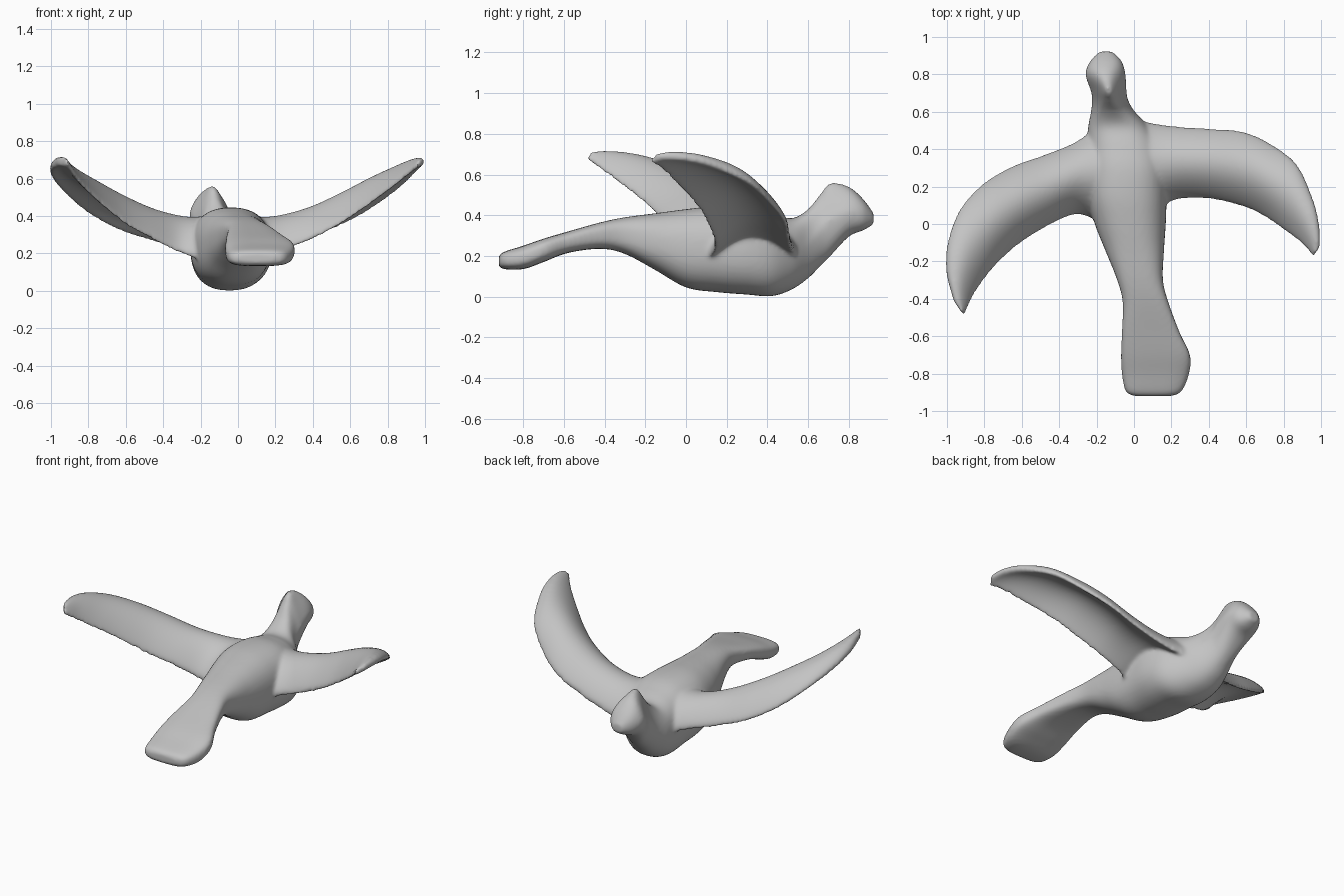
import bpy, bmesh, math
from mathutils import Vector


def smooth_stations(rows, steps=5):
    """Catmull-Rom interpolation through rows of numbers."""
    out = []
    for i in range(len(rows) - 1):
        p0, p1 = rows[max(i - 1, 0)], rows[i]
        p2, p3 = rows[i + 1], rows[min(i + 2, len(rows) - 1)]
        for s in range(steps):
            t = s / steps
            out.append([0.5 * (2 * b + (c - a) * t + (2 * a - 5 * b + 4 * c - d) * t * t
                               + (3 * b - a - 3 * c + d) * t ** 3)
                        for a, b, c, d in zip(p0, p1, p2, p3)])
    return out + [list(rows[-1])]


def loft(bm, rings):
    """Closed skin through a list of equal rings."""
    rings = [[bm.verts.new(p) for p in r] for r in rings]
    n = len(rings[0])
    for a, b in zip(rings, rings[1:]):
        for i in range(n):
            j = (i + 1) % n
            bm.faces.new((a[i], a[j], b[j], b[i]))
    bm.faces.new(rings[0][::-1])
    bm.faces.new(rings[-1])


def body_ring(row, n=40):
    y, x0, x1, z0, z1, peak = row
    box = 0.6 if y < -0.5 else 0.6 + 0.25 * min((y + 0.5) / 0.4, 1)
    ring = []
    for i in range(n):
        a = 2 * math.pi * i / n
        c, s = math.cos(a), math.sin(a)
        # boxy ellipse (flatter at the tail), pinched at the top by "peak"
        c = math.copysign(abs(c) ** box, c)
        s = math.copysign(abs(s) ** box, s)
        w = (x1 - x0) / 2 * c * (1 - peak * max(s, 0))
        ring.append(Vector(((x0 + x1) / 2 + w, y, (z0 + z1) / 2 + (z1 - z0) / 2 * s)))
    return ring


def wing_ring(row, n=40):
    lx, ly, lz, tx, ty, tz, top, half = row
    arch = max(top - half - (lz + tz) / 2, 0)
    ring = []
    for i in range(n):
        a = 2 * math.pi * i / n
        t = (1 - math.cos(a)) / 2
        z = lz + (tz - lz) * t + arch * 4 * t * (1 - t)
        s = math.sin(a)
        z += half * math.copysign(abs(s) ** 0.6, s)
        ring.append(Vector((lx + (tx - lx) * t, ly + (ty - ly) * t, z)))
    return ring


# body from tail to head: y, x min, x max, z min, z max, crest pinch
BODY = [
    (-0.92, 0.00, 0.20, 0.15, 0.20, 0), (-0.895, -0.045, 0.255, 0.135, 0.22, 0),
    (-0.80, -0.065, 0.295, 0.135, 0.25, 0), (-0.70, -0.07, 0.30, 0.17, 0.285, 0),
    (-0.58, -0.065, 0.245, 0.215, 0.32, 0), (-0.42, -0.06, 0.185, 0.235, 0.365, 0),
    (-0.30, -0.09, 0.155, 0.21, 0.39, 0), (-0.15, -0.15, 0.16, 0.13, 0.41, 0),
    (0.0, -0.21, 0.17, 0.045, 0.43, 0), (0.15, -0.25, 0.175, 0.022, 0.445, 0),
    (0.30, -0.255, 0.18, 0.01, 0.44, 0), (0.42, -0.25, 0.15, 0.002, 0.41, 0),
    (0.52, -0.245, 0.08, 0.035, 0.385, 0), (0.60, -0.23, 0.005, 0.09, 0.43, 0.2),
    (0.66, -0.225, -0.03, 0.15, 0.505, 0.5), (0.71, -0.23, -0.04, 0.20, 0.56, 0.6),
    (0.80, -0.26, -0.045, 0.295, 0.54, 0.35), (0.87, -0.235, -0.065, 0.325, 0.48, 0.1),
    (0.922, -0.185, -0.115, 0.355, 0.41, 0),
]
# wings: leading x, y, z, trailing x, y, z, top height, half thickness
RIGHT = [
    (0.00, 0.56, 0.22, 0.00, 0.04, 0.19, 0.41, 0.07),
    (0.12, 0.535, 0.23, 0.15, 0.10, 0.205, 0.395, 0.055),
    (0.25, 0.52, 0.255, 0.25, 0.135, 0.23, 0.41, 0.045),
    (0.40, 0.51, 0.30, 0.40, 0.135, 0.285, 0.455, 0.042),
    (0.58, 0.495, 0.37, 0.56, 0.10, 0.37, 0.535, 0.038),
    (0.73, 0.43, 0.455, 0.68, 0.05, 0.45, 0.605, 0.036),
    (0.87, 0.32, 0.56, 0.80, -0.03, 0.54, 0.665, 0.034),
    (0.955, 0.14, 0.645, 0.88, -0.09, 0.605, 0.70, 0.03),
    (0.99, 0.0, 0.68, 0.93, -0.14, 0.645, 0.71, 0.025),
    (0.995, -0.12, 0.69, 0.96, -0.175, 0.67, 0.705, 0.02),
]
LEFT = [
    (-0.08, 0.55, 0.22, -0.10, -0.02, 0.17, 0.41, 0.07),
    (-0.23, 0.49, 0.225, -0.22, 0.03, 0.185, 0.395, 0.055),
    (-0.33, 0.43, 0.245, -0.32, 0.05, 0.215, 0.405, 0.045),
    (-0.48, 0.37, 0.28, -0.45, -0.005, 0.28, 0.445, 0.042),
    (-0.65, 0.31, 0.335, -0.59, -0.09, 0.355, 0.515, 0.038),
    (-0.81, 0.215, 0.425, -0.71, -0.19, 0.45, 0.59, 0.036),
    (-0.93, 0.08, 0.53, -0.80, -0.295, 0.535, 0.65, 0.034),
    (-0.995, -0.09, 0.61, -0.86, -0.385, 0.605, 0.695, 0.032),
    (-1.005, -0.25, 0.66, -0.89, -0.45, 0.655, 0.715, 0.03),
    (-0.965, -0.41, 0.69, -0.91, -0.49, 0.685, 0.72, 0.026),
]

bm = bmesh.new()
loft(bm, [body_ring(r) for r in smooth_stations(BODY)])
for wing in (RIGHT, LEFT):
    loft(bm, [wing_ring(r) for r in smooth_stations(wing)])
bmesh.ops.recalc_face_normals(bm, faces=bm.faces)
mesh = bpy.data.meshes.new("bird")
bm.to_mesh(mesh)
bm.free()
bird = bpy.data.objects.new("bird", mesh)
bpy.context.collection.objects.link(bird)

# clay grey over the whole bird
clay = bpy.data.materials.new("clay_grey")
clay.diffuse_color = (0.55, 0.55, 0.55, 1)
mesh.materials.append(clay)

# fuse body and wings into one skin with soft joints
fuse = bird.modifiers.new("fuse", 'REMESH')
fuse.mode = 'VOXEL'
fuse.voxel_size = 0.01
fuse.use_smooth_shade = True
soften = bird.modifiers.new("soften", 'SMOOTH')
soften.factor = 0.5
soften.iterations = 14
